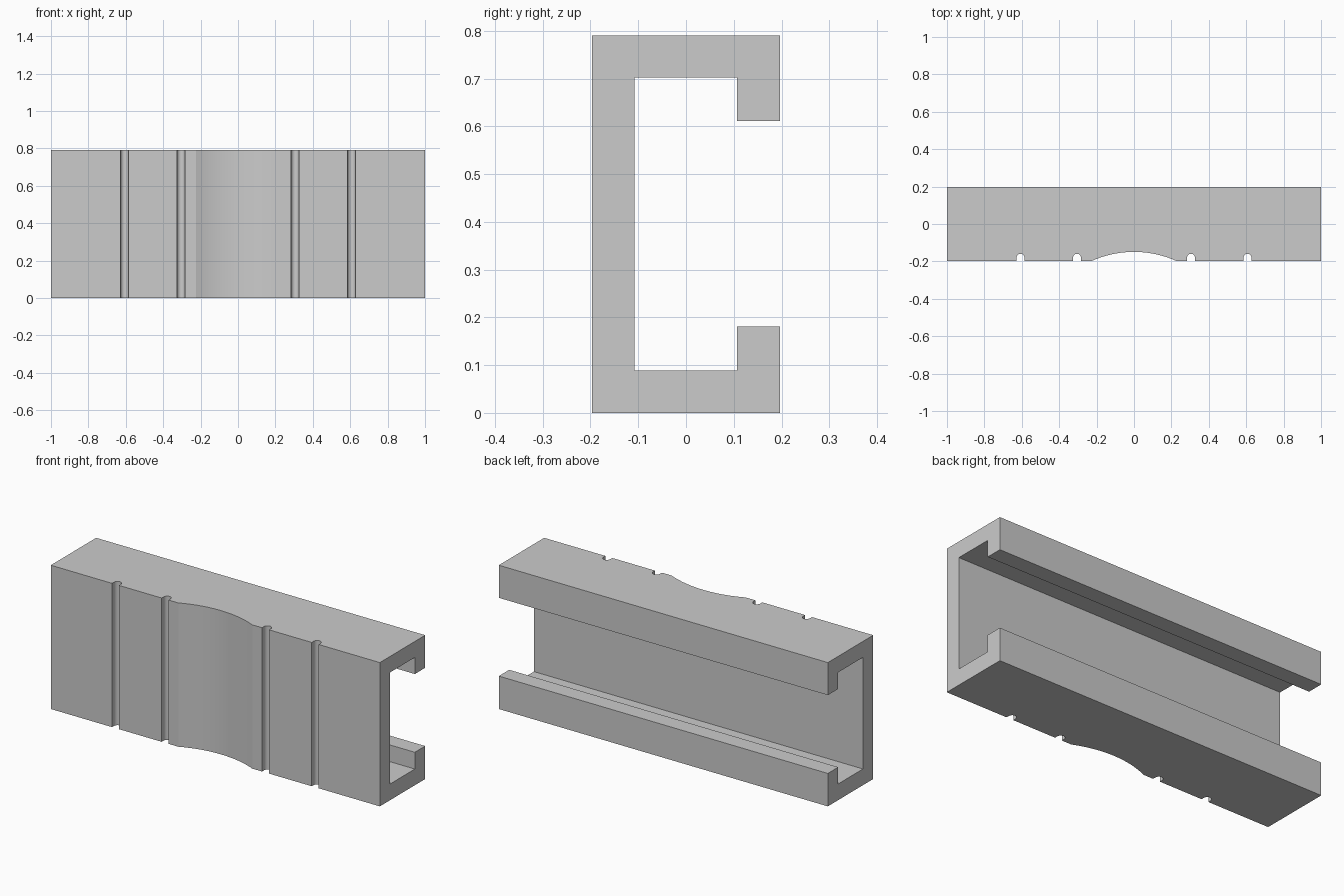
import bpy, bmesh, math
from mathutils import Vector

if "Cube" in bpy.data.objects:
    bpy.data.objects.remove(bpy.data.objects["Cube"])

LENGTH, HALF_Y, HEIGHT = 2.0, 0.197, 0.79


def prism(name, points, direction):
    """Extrude a closed planar outline along a vector."""
    bm = bmesh.new()
    face = bm.faces.new([bm.verts.new(p) for p in points])
    ext = bmesh.ops.extrude_face_region(bm, geom=[face])
    verts = [g for g in ext["geom"] if isinstance(g, bmesh.types.BMVert)]
    bmesh.ops.translate(bm, verts=verts, vec=Vector(direction))
    bmesh.ops.recalc_face_normals(bm, faces=bm.faces)
    mesh = bpy.data.meshes.new(name)
    bm.to_mesh(mesh)
    bm.free()
    obj = bpy.data.objects.new(name, mesh)
    bpy.context.collection.objects.link(obj)
    return obj


def groove(x, r=0.021, cy=-0.18, n=12):
    """Round-bottomed groove cut into the front edge, left to right."""
    arc = [(x - r * math.cos(math.pi * i / n), cy + r * math.sin(math.pi * i / n))
           for i in range(n + 1)]
    return [(x - r, -HALF_Y)] + arc + [(x + r, -HALF_Y)]


def hollow(half=0.225, depth=0.048, n=24):
    """Shallow concave arc in the middle of the front edge."""
    radius = (half ** 2 + depth ** 2) / (2 * depth)
    a = math.asin(half / radius)
    cy = -HALF_Y + depth - radius
    angles = [-a + 2 * a * i / n for i in range(n + 1)]
    return [(radius * math.sin(t), cy + radius * math.cos(t)) for t in angles]


# Plan outline: grooved front edge, plain back edge
plan = [(-LENGTH / 2, -HALF_Y)]
plan += groove(-0.607) + groove(-0.305) + hollow() + groove(0.305) + groove(0.607)
plan += [(LENGTH / 2, -HALF_Y), (LENGTH / 2, HALF_Y), (-LENGTH / 2, HALF_Y)]
channel = prism("lipped_channel", [(x, y, 0) for x, y in plan], (0, 0, HEIGHT))

# Inner cavity and the slot between the two back lips
cavity = [(-0.108, 0.089), (0.107, 0.089), (0.107, 0.181), (0.3, 0.181),
          (0.3, 0.611), (0.107, 0.611), (0.107, 0.702), (-0.108, 0.702)]
cutter = prism("cavity_cutter", [(-1.1, y, z) for y, z in cavity], (2.2, 0, 0))

cut = channel.modifiers.new("cavity", "BOOLEAN")
cut.operation = "DIFFERENCE"
cut.solver = "EXACT"
cut.object = cutter
bpy.context.view_layer.objects.active = channel
channel.select_set(True)
bpy.ops.object.modifier_apply(modifier=cut.name)
bpy.data.objects.remove(cutter)

# Smooth the hollow and grooves, keep the corners sharp
bpy.ops.object.shade_smooth_by_angle(angle=math.radians(18))
